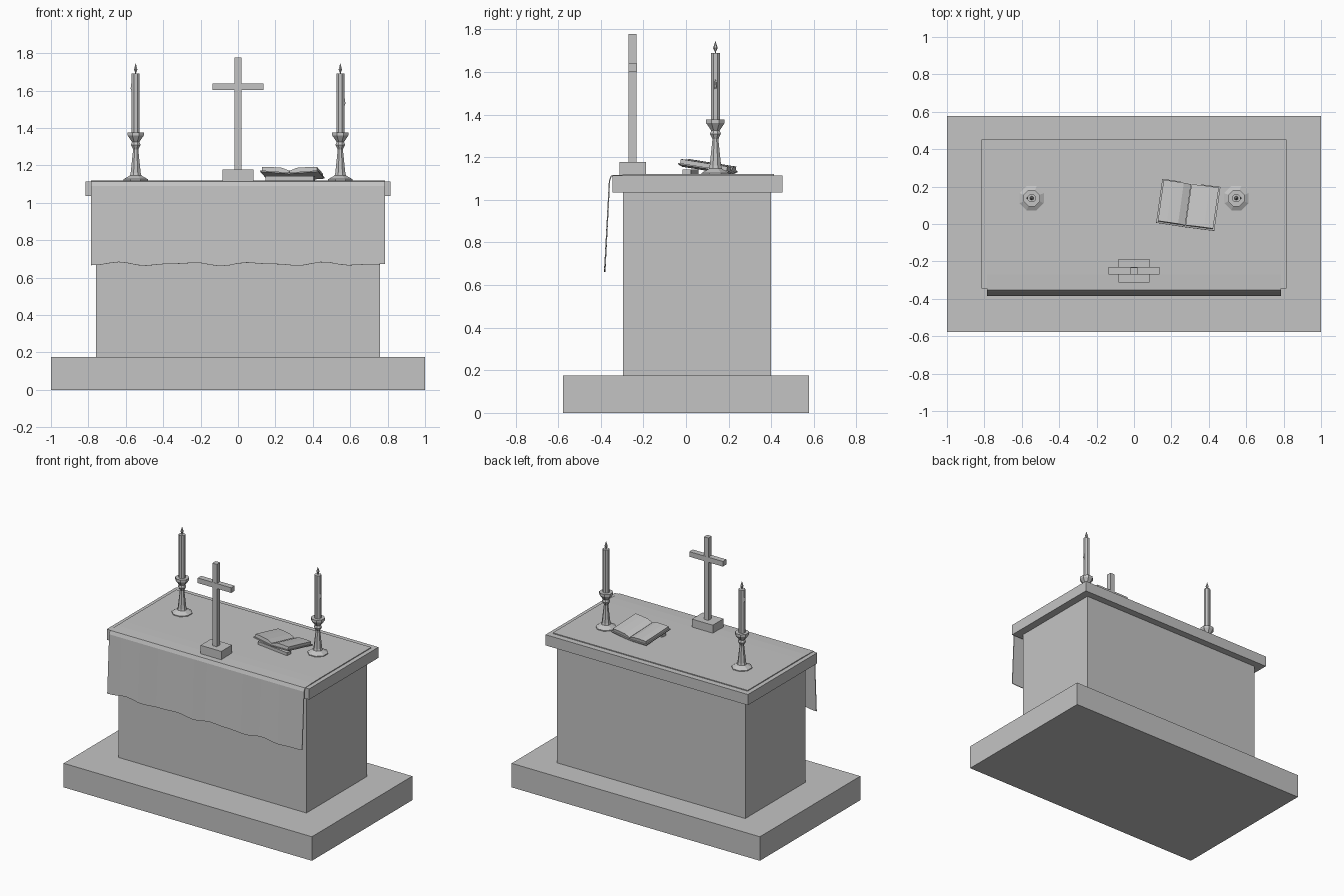
import bpy, math
from mathutils import Matrix

if "Cube" in bpy.data.objects:
    bpy.data.objects.remove(bpy.data.objects["Cube"])

stone = bpy.data.materials.new("plain grey")
stone.diffuse_color = (0.55, 0.55, 0.55, 1)
stone.use_nodes = True
stone.node_tree.nodes["Principled BSDF"].inputs["Base Color"].default_value = stone.diffuse_color


def add_mesh(name, verts, faces):
    me = bpy.data.meshes.new(name)
    me.from_pydata(verts, [], faces)
    me.materials.append(stone)
    ob = bpy.data.objects.new(name, me)
    bpy.context.collection.objects.link(ob)
    return ob


def box(name, x0, x1, y0, y1, z0, z1):
    v = [(x, y, z) for z in (z0, z1) for x, y in ((x0, y0), (x1, y0), (x1, y1), (x0, y1))]
    f = [(3, 2, 1, 0), (4, 5, 6, 7)]
    f += [(i, (i + 1) % 4, (i + 1) % 4 + 4, i + 4) for i in range(4)]
    return add_mesh(name, v, f)


def lathe(name, profile, cx, cy, n=8):
    """Closed faceted turning from (radius, height) points."""
    v = []
    for r, z in profile:
        for i in range(n):
            a = 2 * math.pi * (i + 0.5) / n
            v.append((cx + r * math.cos(a), cy + r * math.sin(a), z))
    f = [(j * n + i, j * n + (i + 1) % n, (j + 1) * n + (i + 1) % n, (j + 1) * n + i)
         for j in range(len(profile) - 1) for i in range(n)]
    f += [tuple(reversed(range(n))), tuple(range(len(v) - n, len(v)))]
    return add_mesh(name, v, f)


def prism(name, section, y0, y1):
    """Counter-clockwise x-z section extruded along y."""
    n = len(section)
    v = [(x, y, z) for y in (y0, y1) for x, z in section]
    f = [tuple(range(n)), tuple(range(2 * n - 1, n - 1, -1))]
    f += [(i, i + n, (i + 1) % n + n, (i + 1) % n) for i in range(n)]
    return add_mesh(name, v, f)


# Stone altar
box("plinth", -1, 1, -0.578, 0.578, 0, 0.175)
box("altar_body", -0.758, 0.758, -0.295, 0.4, 0.175, 1.035)
box("altar_slab", -0.815, 0.815, -0.345, 0.452, 1.035, 1.113)

# Altar cloth: lies on the slab, drops in front with a wavy hem
path = [(0.412, 1.12), (-0.19, 1.12), (-0.27, 1.119), (-0.352, 1.115), (-0.362, 1.09), (-0.384, 0.672)]
cols = 33
verts = []
for j, (y, z) in enumerate(path):
    for i in range(cols):
        x = -0.785 + 1.57 * i / (cols - 1)
        hem = 0.007 * math.sin(x * 17) + 0.004 * math.sin(x * 29 + 1) if j == len(path) - 1 else 0
        verts.append((x, y, z + hem))
faces = [(j * cols + i, (j + 1) * cols + i, (j + 1) * cols + i + 1, j * cols + i + 1)
         for j in range(len(path) - 1) for i in range(cols - 1)]
cloth = add_mesh("altar_cloth", verts, faces)
mod = cloth.modifiers.new("thickness", "SOLIDIFY")
mod.thickness = 0.006
mod.offset = -1

# Standing cross
box("cross_base", -0.084, 0.084, -0.312, -0.188, 1.113, 1.178)
box("cross_post", -0.018, 0.018, -0.27, -0.232, 1.178, 1.778)
box("cross_arm", -0.135, 0.135, -0.271, -0.231, 1.602, 1.639)

# Candlesticks with candles, flames and wax drips
for side, label in ((-1, "left"), (1, "right")):
    cx, cy = side * 0.547, 0.138
    lathe(label + "_candlestick", [(0.07, 1.118), (0.07, 1.126), (0.033, 1.146), (0.029, 1.16),
                                   (0.015, 1.285), (0.028, 1.31), (0.021, 1.325),
                                   (0.047, 1.36), (0.047, 1.377), (0.02, 1.377)], cx, cy)
    lathe(label + "_candle", [(0.023, 1.37), (0.023, 1.69)], cx, cy)
    lathe(label + "_wick", [(0.003, 1.688), (0.003, 1.705)], cx, cy, 6)
    lathe(label + "_flame", [(0.003, 1.696), (0.011, 1.712), (0.0005, 1.745)], cx, cy, 6)
    dz = 1.54 if side > 0 else 1.62
    lathe(label + "_wax_drip", [(0.003, dz - 0.02), (0.007, dz - 0.01), (0.005, dz + 0.01),
                                (0.001, dz + 0.025)], cx + side * 0.021, cy, 6)

# Open book, tilted towards the back of the altar
place = (Matrix.Translation((0.29, 0.1, 1.136)) @ Matrix.Rotation(math.radians(-8), 4, "Z")
         @ Matrix.Rotation(math.radians(-9), 4, "X"))
for side, label in ((-1, "left"), (1, "right")):
    cover = [(0, 0), (0.157, 0.012), (0.157, 0.019), (0, 0.007)]
    pages = [(0.001, 0.007), (0.149, 0.018), (0.149, 0.038), (0.1, 0.038), (0.04, 0.034), (0.001, 0.018)]
    for part, sec, d in (("cover", cover, 0.12), ("pages", pages, 0.112)):
        sec = [(side * x, z) for x, z in sec]
        if side < 0:
            sec.reverse()
        ob = prism(f"book_{label}_{part}", sec, -d, d)
        ob.matrix_world = place

# Wedge rest holding the book's raised edge
rest = box("book_rest", -0.13, 0.13, -0.1, -0.06, 1.116, 1.142)
rest.matrix_world = (Matrix.Translation((0.29, 0.1, 0)) @ Matrix.Rotation(math.radians(-8), 4, "Z"))
